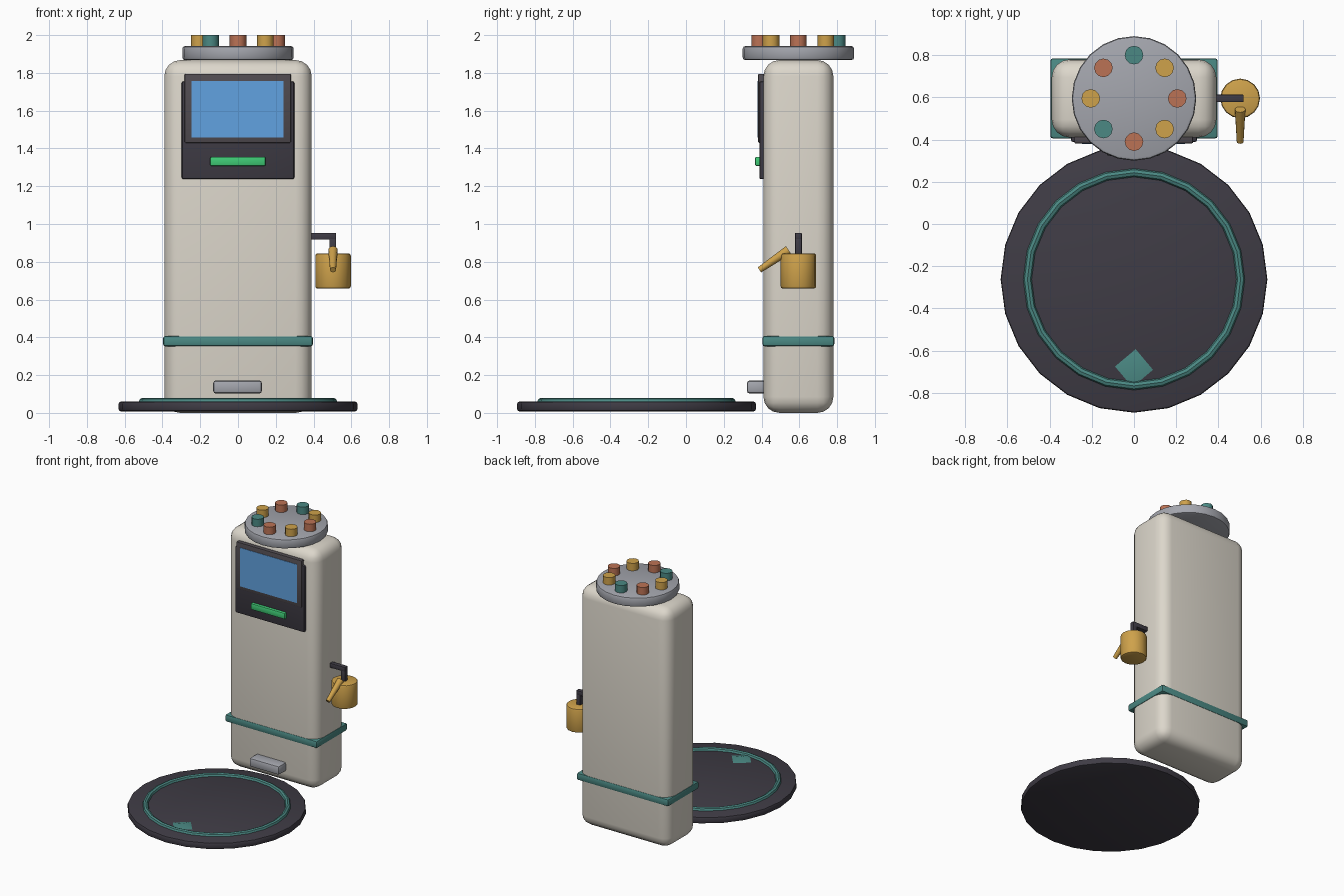
import bpy
import math
from mathutils import Vector

if "Cube" in bpy.data.objects:
    bpy.data.objects.remove(bpy.data.objects["Cube"])


def material(name, r, g, b):
    m = bpy.data.materials.new(name)
    m.diffuse_color = (r, g, b, 1)
    m.use_nodes = True
    m.node_tree.nodes["Principled BSDF"].inputs["Base Color"].default_value = m.diffuse_color
    return m


CREAM = material("cream", 0.72, 0.68, 0.60)
DARK = material("dark", 0.05, 0.045, 0.06)
BEZEL = material("bezel", 0.08, 0.07, 0.08)
TEAL = material("teal", 0.07, 0.25, 0.23)
GOLD = material("gold", 0.62, 0.36, 0.07)
RUST = material("rust", 0.50, 0.17, 0.09)
BLUE = material("blue", 0.12, 0.36, 0.75)
GREEN = material("green", 0.05, 0.60, 0.18)
STEEL = material("steel", 0.37, 0.38, 0.42)
CY = 0.595  # depth centre of the tower


def finish(name, mat, bevel=0, segments=2):
    ob = bpy.context.object
    ob.name = name
    ob.data.materials.append(mat)
    if bevel:
        b = ob.modifiers.new("bevel", 'BEVEL')
        b.width, b.segments = bevel, segments
        b.limit_method = 'ANGLE'
        b.angle_limit = math.radians(40)
        bpy.ops.object.modifier_apply(modifier="bevel")
    bpy.ops.object.shade_smooth_by_angle(angle=math.radians(35))
    return ob


def box(name, mat, x, y, z, bevel=0, segments=2):
    """Box from (low, high) ranges on each axis."""
    bpy.ops.mesh.primitive_cube_add(size=1, location=[sum(r) / 2 for r in (x, y, z)])
    bpy.context.object.scale = [r[1] - r[0] for r in (x, y, z)]
    bpy.ops.object.transform_apply(location=False, rotation=False, scale=True)
    return finish(name, mat, bevel, segments)


def cylinder(name, mat, x, y, z, radius, sides, bevel=0):
    bpy.ops.mesh.primitive_cylinder_add(vertices=sides, radius=radius, depth=z[1] - z[0],
                                        location=(x, y, sum(z) / 2),
                                        rotation=(0, 0, 0))
    return finish(name, mat, bevel)


# Floor pad with inlaid ring and pointer
cylinder("floor_pad", DARK, 0, -0.262, (0.008, 0.06), 0.632, 24, 0.012)
bpy.ops.mesh.primitive_torus_add(location=(0, -0.262, 0.06), major_radius=0.505, minor_radius=0.02,
                                 major_segments=24, minor_segments=8)
finish("pad_ring", TEAL)
bpy.ops.mesh.primitive_cone_add(vertices=4, radius1=0.113, radius2=0, depth=0.025,
                                location=(0, -0.683, 0.0675), rotation=(0, 0, math.radians(-5)))
finish("pad_pointer", TEAL)

# Tower body and waist band
box("tower_body", CREAM, (-0.39, 0.39), (0.41, 0.78), (0, 1.868), 0.085, 4)
box("waist_band", TEAL, (-0.396, 0.396), (0.405, 0.785), (0.352, 0.408), 0.012)

# Display panel, bezel, screen and button
box("display_panel", DARK, (-0.298, 0.298), (0.388, 0.43), (1.237, 1.755), 0.01)
box("screen_bezel", BEZEL, (-0.283, 0.28), (0.382, 0.425), (1.43, 1.795), 0.006)
box("screen", BLUE, (-0.247, 0.242), (0.379, 0.40), (1.457, 1.758))
box("button_bar", GREEN, (-0.148, 0.146), (0.366, 0.40), (1.307, 1.356), 0.008)

# Dispenser lip near the foot
box("foot_lip", STEEL, (-0.132, 0.127), (0.322, 0.43), (0.102, 0.172), 0.016)

# Top carousel with a circle of pegs
cylinder("top_plate", STEEL, 0, CY, (1.868, 1.942), 0.295, 24, 0.014)
for i in range(8):
    a = i * math.pi / 4
    cylinder(f"peg_{i + 1}", (RUST, GOLD, TEAL)[i % 3], 0.205 * math.cos(a),
             CY + 0.205 * math.sin(a), (1.93, 2.0), 0.044, 12)

# Side hook
box("hook_arm", DARK, (0.37, 0.52), (0.577, 0.613), (0.917, 0.953), 0.005)
box("hook_drop", DARK, (0.484, 0.52), (0.577, 0.613), (0.83, 0.925), 0.005)

# Hanging can with spout
cylinder("can", GOLD, 0.503, CY, (0.658, 0.845), 0.094, 16, 0.012)
start, end = Vector((0.503, 0.543, 0.862)), Vector((0.503, 0.389, 0.757))
bpy.ops.mesh.primitive_cone_add(vertices=12, radius1=0.025, radius2=0.016, depth=(end - start).length,
                                location=(start + end) / 2,
                                rotation=(end - start).to_track_quat('Z', 'Y').to_euler())
finish("can_spout", GOLD)
